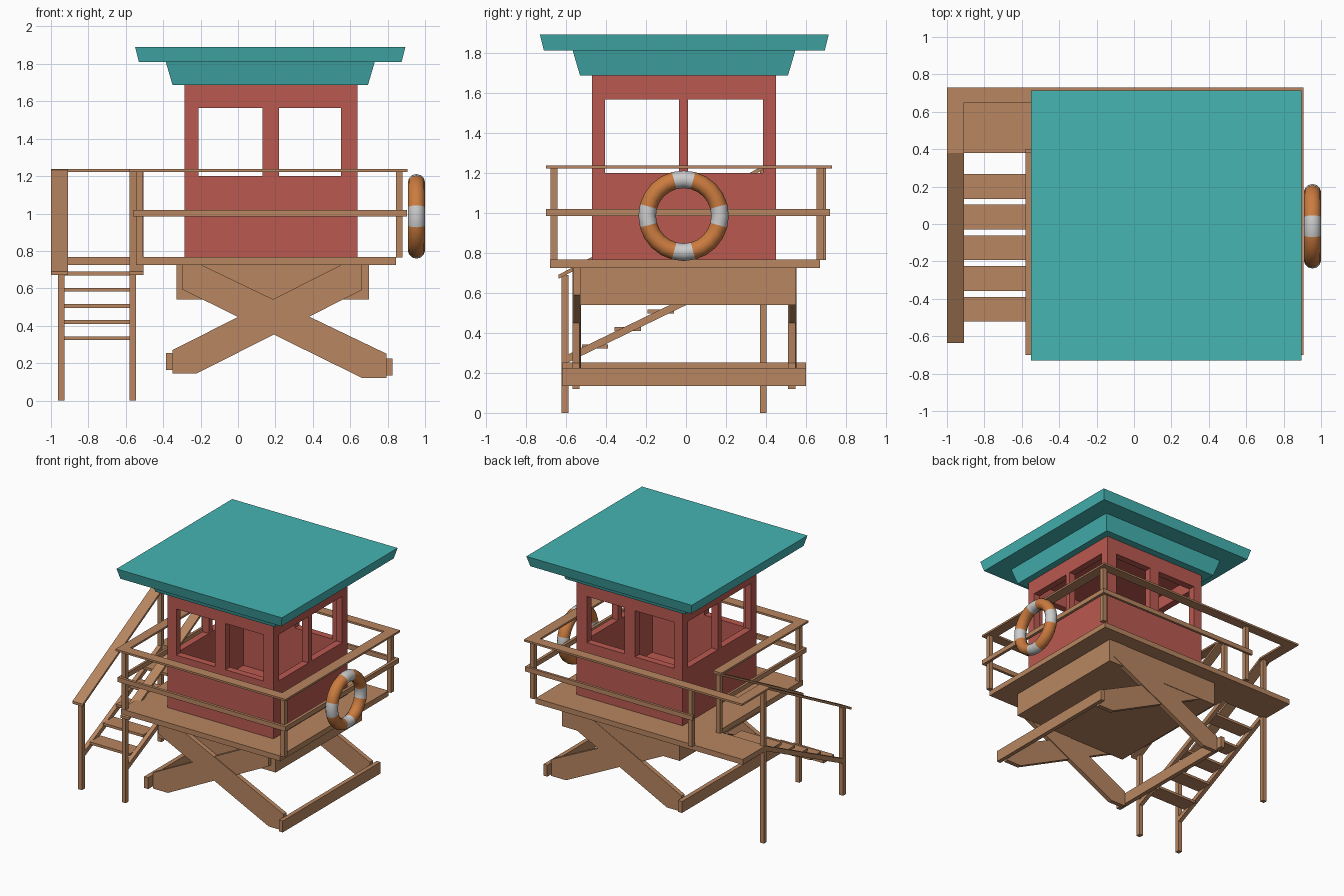
import bpy, bmesh, math
from mathutils import Vector

if "Cube" in bpy.data.objects:
    bpy.data.objects.remove(bpy.data.objects["Cube"])


def mat(name, rgb):
    m = bpy.data.materials.new(name)
    m.diffuse_color = (*rgb, 1)
    m.use_nodes = True
    m.node_tree.nodes["Principled BSDF"].inputs["Base Color"].default_value = m.diffuse_color
    return m


WOOD = mat("wood", (0.48, 0.24, 0.12))
RED = mat("red_paint", (0.49, 0.10, 0.08))
TEAL = mat("teal_paint", (0.06, 0.46, 0.45))
ORANGE = mat("orange", (0.60, 0.20, 0.05))
WHITE = mat("white", (0.62, 0.62, 0.62))


def finish(name, bm, *mats):
    bmesh.ops.recalc_face_normals(bm, faces=bm.faces)
    me = bpy.data.meshes.new(name)
    bm.to_mesh(me)
    bm.free()
    for m in mats:
        me.materials.append(m)
    ob = bpy.data.objects.new(name, me)
    bpy.context.collection.objects.link(ob)
    return ob


def box(name, x, y, z, m=WOOD, flare=0.0):
    """Box from ranges; flare widens the top outline."""
    bm = bmesh.new()
    for v in bmesh.ops.create_cube(bm, size=1)["verts"]:
        sx, sy, top = v.co.x > 0, v.co.y > 0, v.co.z > 0
        f = flare if top else 0
        v.co = (x[sx] + (f if sx else -f), y[sy] + (f if sy else -f), z[top])
    return finish(name, bm, m)


def prism(name, pts, axis, lo, hi, m=WOOD):
    """Extrude a profile: axis 'y' takes (x, z) points, axis 'x' takes (y, z)."""
    bm = bmesh.new()
    put = (lambda a, b, d: (a, d, b)) if axis == 'y' else (lambda a, b, d: (d, a, b))
    face = bm.faces.new([bm.verts.new(put(a, b, lo)) for a, b in pts])
    ext = bmesh.ops.extrude_face_region(bm, geom=[face])["geom"]
    off = Vector(put(0, 0, hi - lo))
    bmesh.ops.translate(bm, vec=off, verts=[g for g in ext if isinstance(g, bmesh.types.BMVert)])
    return finish(name, bm, m)


def slope(name, y0, z0, y1, z1, h, x0, x1):
    """Board rising along y, h is its vertical thickness."""
    prism(name, [(y0, z0 - h), (y1, z1 - h), (y1, z1), (y0, z0)], 'x', x0, x1)


# Cabin: hollow box with two windows through every wall
cabin = box("cabin", (-0.285, 0.64), (-0.47, 0.45), (0.762, 1.69), RED)
cutters = [box("cut_room", (-0.23, 0.585), (-0.415, 0.395), (0.785, 1.67), RED)]
for a, b in ((-0.21, 0.13), (0.22, 0.55)):
    cutters.append(box("cut_front", (a, b), (-1, 1), (1.2, 1.565), RED))
for a, b in ((-0.405, -0.035), (0.01, 0.385)):
    cutters.append(box("cut_side", (-1, 1), (a, b), (1.2, 1.565), RED))
bpy.context.view_layer.objects.active = cabin
for c in cutters:
    mod = cabin.modifiers.new("cut", 'BOOLEAN')
    mod.operation, mod.solver, mod.object = 'DIFFERENCE', 'EXACT', c
    bpy.ops.object.modifier_apply(modifier=mod.name)
    bpy.data.objects.remove(c)

# Roof tiers
box("roof_lower", (-0.35, 0.695), (-0.53, 0.51), (1.687, 1.81), TEAL, 0.036)
box("roof_upper", (-0.53, 0.875), (-0.71, 0.693), (1.81, 1.89), TEAL, 0.02)

# Deck, side landing and the block below
box("deck", (-0.545, 0.845), (-0.68, 0.67), (0.725, 0.767))
box("landing", (-0.965, -0.545), (0.38, 0.67), (0.725, 0.767))
box("under_block", (-0.33, 0.70), (-0.53, 0.55), (0.54, 0.725))

# Crossed legs on both sides and the foot boards joining them
leg_a = [(-0.30, 0.595), (0.665, 0.12), (0.795, 0.12), (0.795, 0.25), (-0.195, 0.725), (-0.30, 0.725)]
leg_b = [(-0.35, 0.145), (-0.22, 0.145), (0.66, 0.59), (0.66, 0.725), (0.55, 0.725), (-0.35, 0.27)]
for side, y in (("front", -0.568), ("back", 0.51)):
    prism("leg_a_" + side, leg_a, 'y', y, y + 0.036)
    prism("leg_b_" + side, leg_b, 'y', y + 0.007, y + 0.043)
box("foot_board_left", (-0.385, -0.35), (-0.62, 0.60), (0.163, 0.253))
box("foot_board_right", (0.792, 0.825), (-0.62, 0.60), (0.135, 0.225))

# Railing: posts, flat top boards, middle boards
for i, (x, y) in enumerate(((-0.525, -0.66), (0.862, -0.66), (0.862, 0.67), (-0.525, 0.682))):
    box(f"rail_post_{i}", (x - 0.018, x + 0.018), (y - 0.018, y + 0.018), (0.765, 1.222))
T = (1.222, 1.237)
box("top_rail_front", (-0.58, 0.905), (-0.70, -0.62), T)
box("top_rail_right", (0.82, 0.905), (-0.62, 0.65), T)
box("top_rail_back", (-1.0, 0.905), (0.65, 0.73), T)
box("top_rail_left", (-0.58, -0.505), (-0.62, 0.385), T)
box("top_rail_landing", (-1.0, -0.91), (0.38, 0.65), T)
M = (0.983, 1.02)
box("mid_rail_front", (-0.56, 0.90), (-0.70, -0.678), M)
box("mid_rail_right", (0.88, 0.903), (-0.70, 0.72), M)
box("mid_rail_back", (-0.56, 0.90), (0.70, 0.72), M)
box("mid_rail_left", (-0.562, -0.543), (-0.70, 0.385), M)

# Stairs: posts, stringers, handrails, treads
for side, x, z in (("outer", -0.945, 0), ("inner", -0.562, 0.725)):
    lo, hi = x - 0.017, x + 0.017
    box("stair_low_post_" + side, (lo, hi), (-0.622, -0.586), (0, 0.69))
    box("stair_high_post_" + side, (lo, hi), (0.37, 0.402), (z, 1.224))
    slope("stringer_" + side, -0.605, 0.285, 0.385, 0.765, 0.04, lo, hi)
slope("handrail_outer", -0.637, 0.69, 0.385, 1.235, 0.02, -1.0, -0.91)
slope("handrail_inner", -0.637, 0.69, 0.385, 1.235, 0.02, -0.58, -0.505)
for i in range(5):
    y, z = -0.455 + 0.164 * i, 0.343 + 0.0865 * i
    box(f"tread_{i}", (-0.93, -0.578), (y - 0.066, y + 0.066), (z - 0.02, z))

# Life ring: torus with four white bands
bm = bmesh.new()
N, K = 24, 12
rings = []
for i in range(N):
    a = 2 * math.pi * i / N
    ring = []
    for k in range(K):
        b = 2 * math.pi * k / K
        r = 0.182 + 0.044 * math.cos(b)
        ring.append(bm.verts.new((0.954 + 0.046 * math.sin(b), -0.012 + r * math.cos(a), 0.985 + r * math.sin(a))))
    rings.append(ring)
for i in range(N):
    for k in range(K):
        p, q, j = rings[i], rings[(i + 1) % N], (k + 1) % K
        f = bm.faces.new((p[k], q[k], q[j], p[j]))
        f.material_index = 1 if i % 6 in (0, 5) else 0
        f.smooth = True
finish("life_ring", bm, ORANGE, WHITE)
